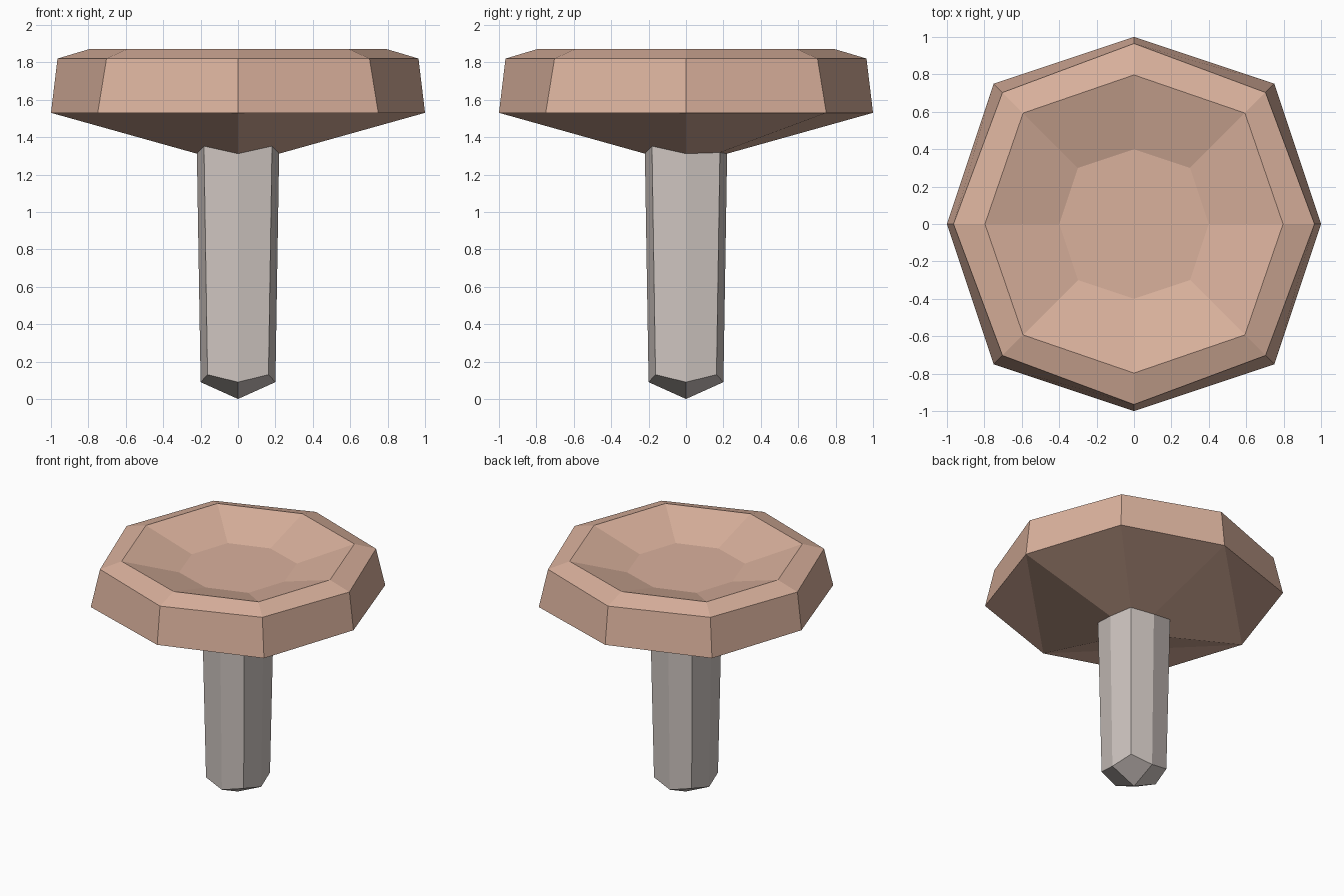
import bpy
import bmesh

if "Cube" in bpy.data.objects:
    bpy.data.objects.remove(bpy.data.objects["Cube"])


def material(name, rgb):
    m = bpy.data.materials.new(name)
    m.diffuse_color = (*rgb, 1)
    m.use_nodes = True
    m.node_tree.nodes["Principled BSDF"].inputs["Base Color"].default_value = m.diffuse_color
    return m


def ring(bm, a, d, z_axis, z_diag):
    """Eight points: on the axes at distance a, on the diagonals at (d, d)."""
    pts = [(a, 0), (d, d), (0, a), (-d, d), (-a, 0), (-d, -d), (0, -a), (d, -d)]
    return [bm.verts.new((x, y, z_diag if i % 2 else z_axis)) for i, (x, y) in enumerate(pts)]


def bridge(bm, low, high):
    for i in range(8):
        j = (i + 1) % 8
        bm.faces.new((low[i], low[j], high[j], high[i]))


def finish(bm, name, mat):
    bmesh.ops.recalc_face_normals(bm, faces=bm.faces)
    me = bpy.data.meshes.new(name)
    bm.to_mesh(me)
    bm.free()
    me.materials.append(mat)
    ob = bpy.data.objects.new(name, me)
    bpy.context.collection.objects.link(ob)


cap_mat = material("cap tan", (0.70, 0.44, 0.335))
stem_mat = material("stem grey", (0.62, 0.56, 0.53))

# Mushroom cap: side band, bevelled rim, shallow dish with flat floor
bm = bmesh.new()
profile = [(1.0, 0.75, 1.53), (0.965, 0.703, 1.82), (0.797, 0.593, 1.87), (0.4, 0.3, 1.75)]
rings = [ring(bm, a, d, z, z) for a, d, z in profile]
for low, high in zip(rings, rings[1:]):
    bridge(bm, low, high)
bm.faces.new(rings[-1])

# Underside: four folded quadrants meeting at a low point inside the stem
base = rings[0]
apex = bm.verts.new((0, 0, 1.25))
for i in range(0, 8, 2):
    p, q, r = base[i], base[i + 1], base[(i + 2) % 8]
    if i == 0:  # this quadrant folds along its diagonal
        bm.faces.new((apex, q, p))
        bm.faces.new((apex, r, q))
    else:
        bm.faces.new((apex, r, p))
        bm.faces.new((p, r, q))
finish(bm, "mushroom_cap", cap_mat)

# Stem: tapered octagon with a four-sided pointed foot
bm = bmesh.new()
foot = ring(bm, 0.2, 0.163, 0.09, 0.13)
bridge(bm, foot, ring(bm, 0.22, 0.182, 1.32, 1.36))
tip = bm.verts.new((0, 0, 0))
for i in range(0, 8, 2):
    bm.faces.new((tip, foot[(i + 2) % 8], foot[i + 1], foot[i]))
finish(bm, "mushroom_stem", stem_mat)
